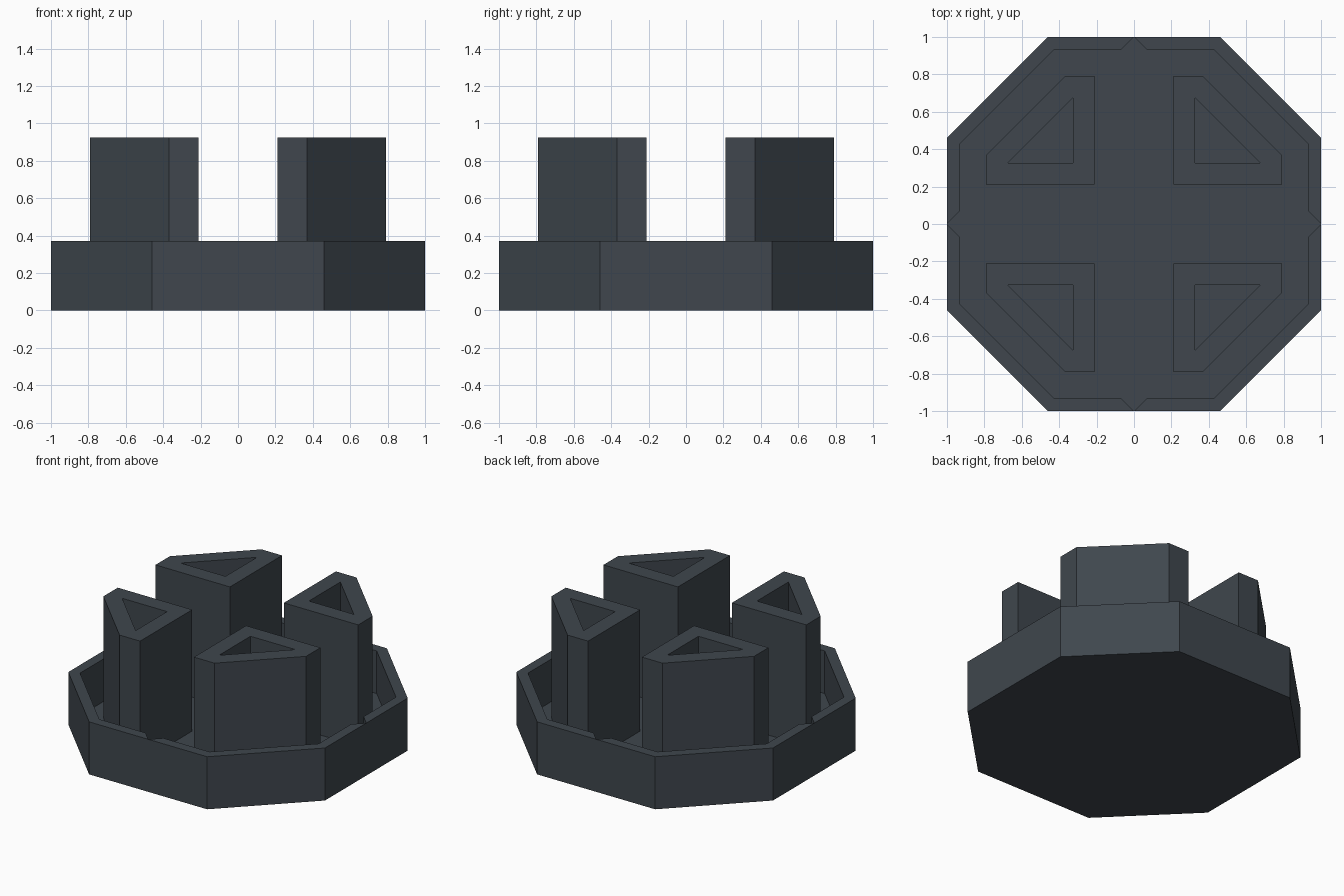
import bpy, bmesh

if "Cube" in bpy.data.objects:
    bpy.data.objects.remove(bpy.data.objects["Cube"])

FLOOR, RIM, TOP = 0.07, 0.37, 0.925

mat = bpy.data.materials.new("dark_slate")
mat.diffuse_color = (0.05, 0.062, 0.075, 1)
mat.use_nodes = True
mat.node_tree.nodes["Principled BSDF"].inputs["Base Color"].default_value = mat.diffuse_color


def quarter_object(name, faces):
    """Mesh one quadrant from face outlines, then mirror it over x and y."""
    bm = bmesh.new()
    for outline in faces:
        bm.faces.new([bm.verts.new(p) for p in outline])
    bmesh.ops.remove_doubles(bm, verts=bm.verts[:], dist=1e-5)
    mesh = bpy.data.meshes.new(name)
    bm.to_mesh(mesh)
    bm.free()
    mesh.materials.append(mat)
    ob = bpy.data.objects.new(name, mesh)
    bpy.context.collection.objects.link(ob)
    mod = ob.modifiers.new("four_way", 'MIRROR')
    mod.use_axis = (True, True, False)
    mod.merge_threshold = 0.0005
    return ob


def at(points, z):
    return [(x, y, z) for x, y in points]


def walls(path, z0, z1):
    """Vertical quads along a path; faces point to the right of travel."""
    return [at((p, q), z0) + at((q, p), z1) for p, q in zip(path, path[1:])]


# Octagonal tray: outer wall, notched inner wall, rim, floor and underside
outer = [(1, 0), (1, 0.46), (0.46, 1), (0, 1)]
inner = [(1, 0), (0.93, 0.07), (0.93, 0.43), (0.43, 0.93), (0.07, 0.93), (0, 1)]
tray = walls(outer, 0, RIM) + walls(inner[::-1], FLOOR, RIM)
tray += [at(f, RIM) for f in (
    (outer[0], outer[1], inner[2], inner[1]),
    (outer[1], outer[2], inner[3], inner[2]),
    (outer[2], outer[3], inner[4], inner[3]))]
tray.append(at([(0, 0)] + inner, FLOOR))
tray.append(at(([(0, 0)] + outer)[::-1], 0))
quarter_object("octagonal_tray", tray)

# Four hollow posts: five-sided outside, triangular hole down to the floor
post = [(0.21, 0.21), (0.79, 0.21), (0.79, 0.37), (0.37, 0.79), (0.21, 0.79)]
a, b, d = (0.325, 0.325), (0.675, 0.325), (0.325, 0.675)
faces = walls(post + post[:1], FLOOR, TOP) + walls([a, d, b, a], FLOOR, TOP)
A, B, C, D, E = post
faces += [at(f, TOP) for f in (
    (A, B, b, a), (B, C, b), (C, D, d, b), (D, E, d), (E, A, a, d))]
quarter_object("hollow_posts", faces)
